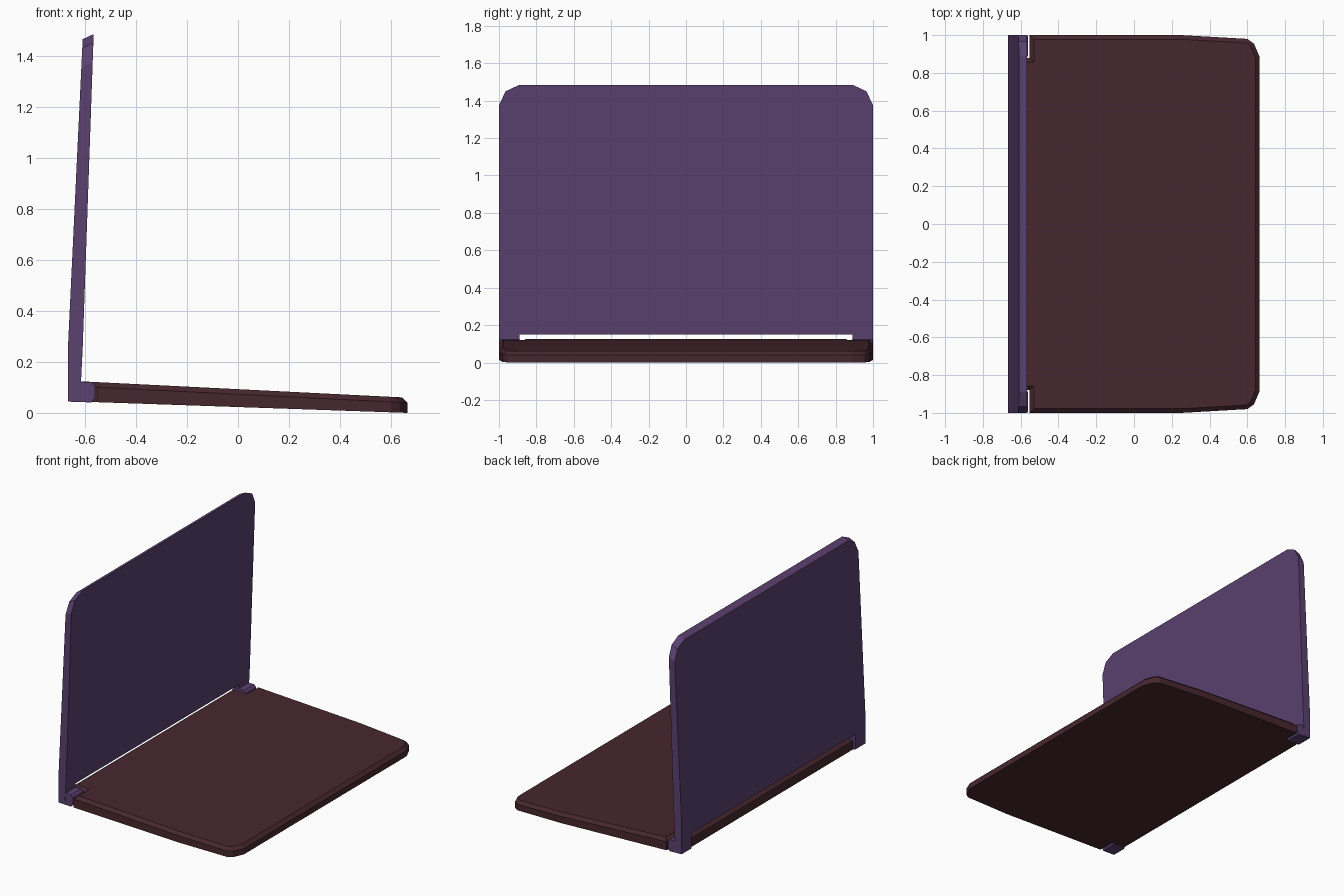
import bpy
import bmesh

if "Cube" in bpy.data.objects:
    bpy.data.objects.remove(bpy.data.objects["Cube"], do_unlink=True)


def make_material(name, color):
    mat = bpy.data.materials.new(name)
    mat.use_nodes = True
    mat.diffuse_color = color
    mat.node_tree.nodes["Principled BSDF"].inputs["Base Color"].default_value = color
    return mat


purple = make_material("muted purple", (0.105, 0.053, 0.16, 1))
maroon = make_material("dark maroon", (0.062, 0.02, 0.028, 1))


def finish(bm, name, mat):
    bmesh.ops.recalc_face_normals(bm, faces=bm.faces)
    mesh = bpy.data.meshes.new(name)
    bm.to_mesh(mesh)
    bm.free()
    mesh.materials.append(mat)
    obj = bpy.data.objects.new(name, mesh)
    bpy.context.collection.objects.link(obj)
    return obj


def prism(outline, direction):
    """Extrude a closed outline; return the bmesh and the far-end vertices."""
    bm = bmesh.new()
    face = bm.faces.new([bm.verts.new(p) for p in outline])
    ext = bmesh.ops.extrude_face_region(bm, geom=[face])
    far = [g for g in ext["geom"] if isinstance(g, bmesh.types.BMVert)]
    bmesh.ops.translate(bm, verts=far, vec=direction)
    return bm, far


def mirror_y(half):
    return half + [(a, -b) for a, b in reversed(half)]


# Base: notched at the rear corners, narrowing slightly toward the free end
half = [(-0.655, 0.88), (-0.552, 0.88), (-0.552, 1.0), (0.25, 1.0),
        (0.6, 0.98), (0.635, 0.955), (0.665, 0.885)]
bm, far = prism([(x, y, 0) for x, y in mirror_y(half)], (0, 0, 1))
far_set = set(far)
rim = [e for e in bm.edges if all(v in far_set for v in e.verts)]
bmesh.ops.bevel(bm, geom=rim, offset=0.022, segments=1, affect='EDGES')
for v in bm.verts:
    x, t = v.co.x, v.co.z
    low = 0.0455 - 0.0345 * (x + 0.655)
    high = 0.124 - 0.05 * (x + 0.62)
    # the bevelled shoulder sits just below the top face
    v.co.z = low if t < 0.5 else high - (0.02 if t < 0.99 else 0)
finish(bm, "base", maroon)

# Upright panel: chamfered top corners, legs reaching down at both sides
half = [(0.15, 0.89), (0.045, 0.89), (0.045, 1.0), (1.375, 1.0),
        (1.45, 0.965), (1.485, 0.89)]
bm, far = prism([(0, y, z) for z, y in mirror_y(half)], (1, 0, 0))
bmesh.ops.bisect_plane(bm, geom=bm.verts[:] + bm.edges[:] + bm.faces[:],
                       plane_co=(0, 0, 0.25), plane_no=(0, 0, 1))
for v in bm.verts:
    z = v.co.z
    lean = max(0, z - 0.25)
    if v.co.x > 0.5:
        v.co.x = -0.609 + 0.035 * lean - 0.05 * max(0, 0.25 - z)
    else:
        v.co.x = -0.667 + 0.047 * lean
        if z > 1.3:
            v.co.z -= 0.02
finish(bm, "upright_panel", purple)

# Hinge tabs: blunt-nosed feet under the panel's legs
nose = [(-0.665, 0.044), (-0.575, 0.041), (-0.56, 0.06), (-0.56, 0.105),
        (-0.575, 0.121), (-0.665, 0.124)]
for side, start in (("left", 0.888), ("right", -0.998)):
    bm, far = prism([(x, start, z) for x, z in nose], (0, 0.11, 0))
    finish(bm, "hinge_tab_" + side, purple)
